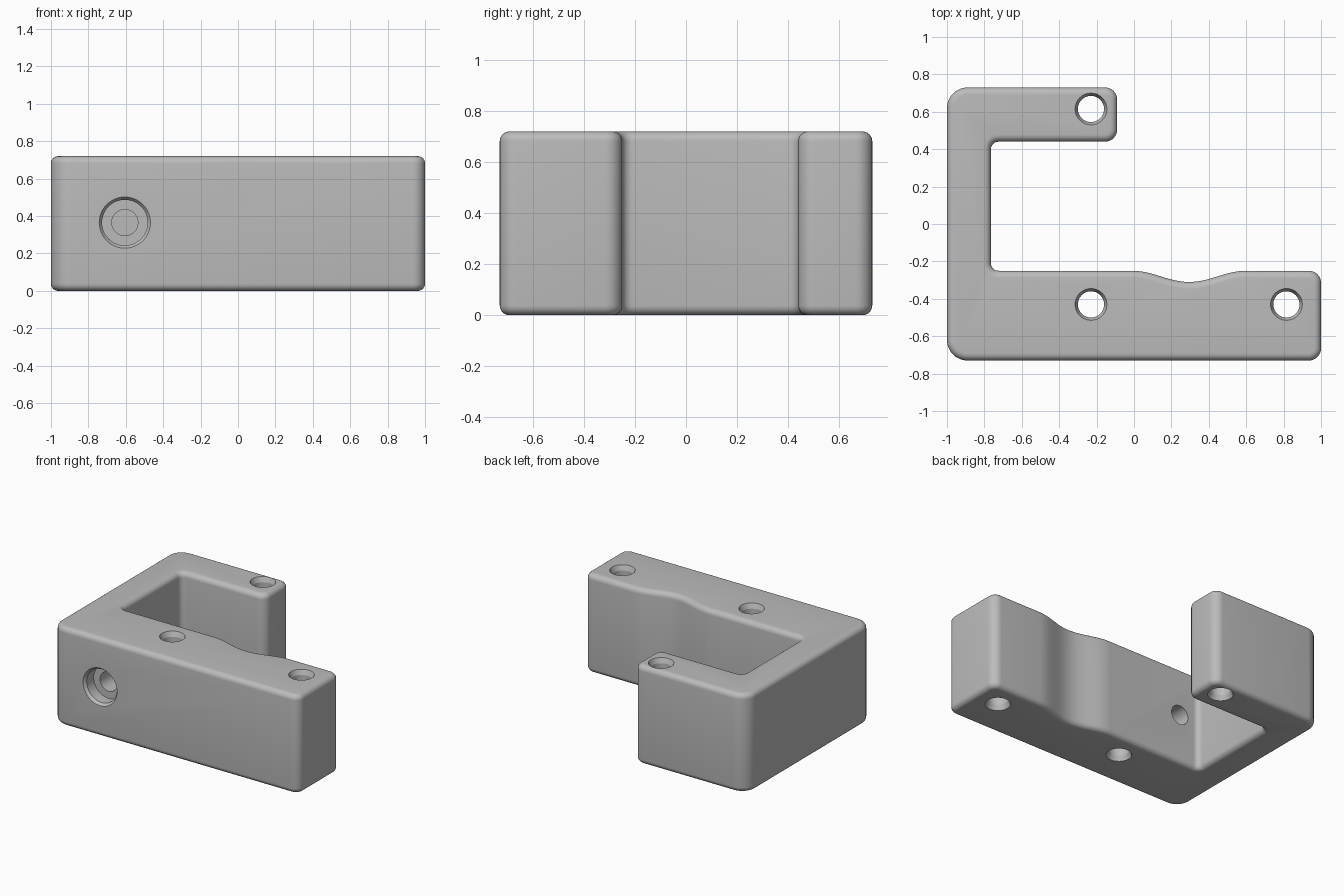
import bpy, bmesh
from math import sin, cos, pi, radians
from mathutils import Vector, Matrix

cube = bpy.data.objects.get("Cube")
if cube:
    bpy.data.objects.remove(cube, do_unlink=True)

HEIGHT = 0.72
RIM = 0.038

grey = bpy.data.materials.new("plain grey")
grey.use_nodes = True
grey.diffuse_color = (0.5, 0.5, 0.5, 1)
grey.node_tree.nodes["Principled BSDF"].inputs["Base Color"].default_value = (0.5, 0.5, 0.5, 1)


def rounded(points, steps=8):
    """Outline with every (x, y, radius) corner replaced by an arc."""
    out = []
    for i, (x, y, r) in enumerate(points):
        p = Vector((x, y))
        a = (Vector(points[i - 1][:2]) - p).normalized()
        b = (Vector(points[(i + 1) % len(points)][:2]) - p).normalized()
        centre = p + (a + b) * r
        for k in range(steps + 1):
            t = k / steps * pi / 2
            out.append(centre - b * r * cos(t) - a * r * sin(t))
    return out


def new_object(name, bm):
    bmesh.ops.recalc_face_normals(bm, faces=bm.faces)
    mesh = bpy.data.meshes.new(name)
    bm.to_mesh(mesh)
    bm.free()
    mesh.materials.append(grey)
    obj = bpy.data.objects.new(name, mesh)
    bpy.context.collection.objects.link(obj)
    return obj


def lathe(name, profile, matrix, sides=48):
    """Closed solid turned from (radius, height) pairs."""
    bm = bmesh.new()
    rings = [[bm.verts.new((r * cos(2 * pi * k / sides), r * sin(2 * pi * k / sides), z))
              for k in range(sides)] for r, z in profile]
    for low, high in zip(rings, rings[1:]):
        for k in range(sides):
            n = (k + 1) % sides
            bm.faces.new((low[k], low[n], high[n], high[k]))
    bm.faces.new(rings[0])
    bm.faces.new(rings[-1])
    bm.transform(matrix)
    obj = new_object(name, bm)
    obj.hide_render = True
    return obj


# Hook-shaped outline, with a shallow wave in the inner face of the long arm
corners = [(-1, -0.73, 0.11), (1, -0.73, 0.065), (1, -0.25, 0.065),
           (-0.765, -0.25, 0.04), (-0.765, 0.44, 0.04), (-0.09, 0.44, 0.065),
           (-0.09, 0.73, 0.065), (-1, 0.73, 0.11)]
outline = rounded(corners)
wave = []
for k in range(33):
    t = k / 32
    wave.append(Vector((0.6 - 0.61 * t, -0.25 - 0.03 * (1 - cos(2 * pi * t)))))
outline[27:27] = wave

# Body with softened top and bottom rims
bm = bmesh.new()
base = bm.faces.new([bm.verts.new((p.x, p.y, 0)) for p in outline])
top = bmesh.ops.extrude_face_region(bm, geom=[base], use_keep_orig=True)
bmesh.ops.translate(bm, vec=(0, 0, HEIGHT),
                    verts=[g for g in top["geom"] if isinstance(g, bmesh.types.BMVert)])
bmesh.ops.recalc_face_normals(bm, faces=bm.faces)
rims = [e for e in bm.edges if abs(e.verts[0].co.z - e.verts[1].co.z) < 1e-5]
bmesh.ops.bevel(bm, geom=rims, offset=RIM, segments=6, profile=0.5, affect='EDGES')
body = new_object("bracket_body", bm)

# Upright bolt holes with countersunk mouths at both ends
bolt = [(0.09, -0.01), (0.085, 0), (0.07, 0.035),
        (0.07, HEIGHT - 0.035), (0.085, HEIGHT), (0.09, HEIGHT + 0.01)]
cutters = [lathe("bolt_hole_cutter", bolt, Matrix.Translation((x, y, 0)))
           for x, y in ((-0.23, 0.615), (-0.23, -0.43), (0.815, -0.43))]

# Counterbored hole through the front
counterbore = [(0.147, -0.01), (0.137, 0), (0.122, 0.02), (0.122, 0.1),
               (0.07, 0.1), (0.07, 0.6)]
turn = Matrix.Translation((-0.605, -0.73, 0.365)) @ Matrix.Rotation(radians(-90), 4, 'X')
cutters.append(lathe("front_hole_cutter", counterbore, turn))

bpy.context.view_layer.objects.active = body
for cutter in cutters:
    cut = body.modifiers.new("hole", 'BOOLEAN')
    cut.operation = 'DIFFERENCE'
    cut.solver = 'EXACT'
    cut.object = cutter
    bpy.ops.object.modifier_apply(modifier=cut.name)
    bpy.data.objects.remove(cutter, do_unlink=True)

bpy.ops.object.select_all(action='DESELECT')
body.select_set(True)
bpy.ops.object.shade_smooth_by_angle(angle=radians(20))
